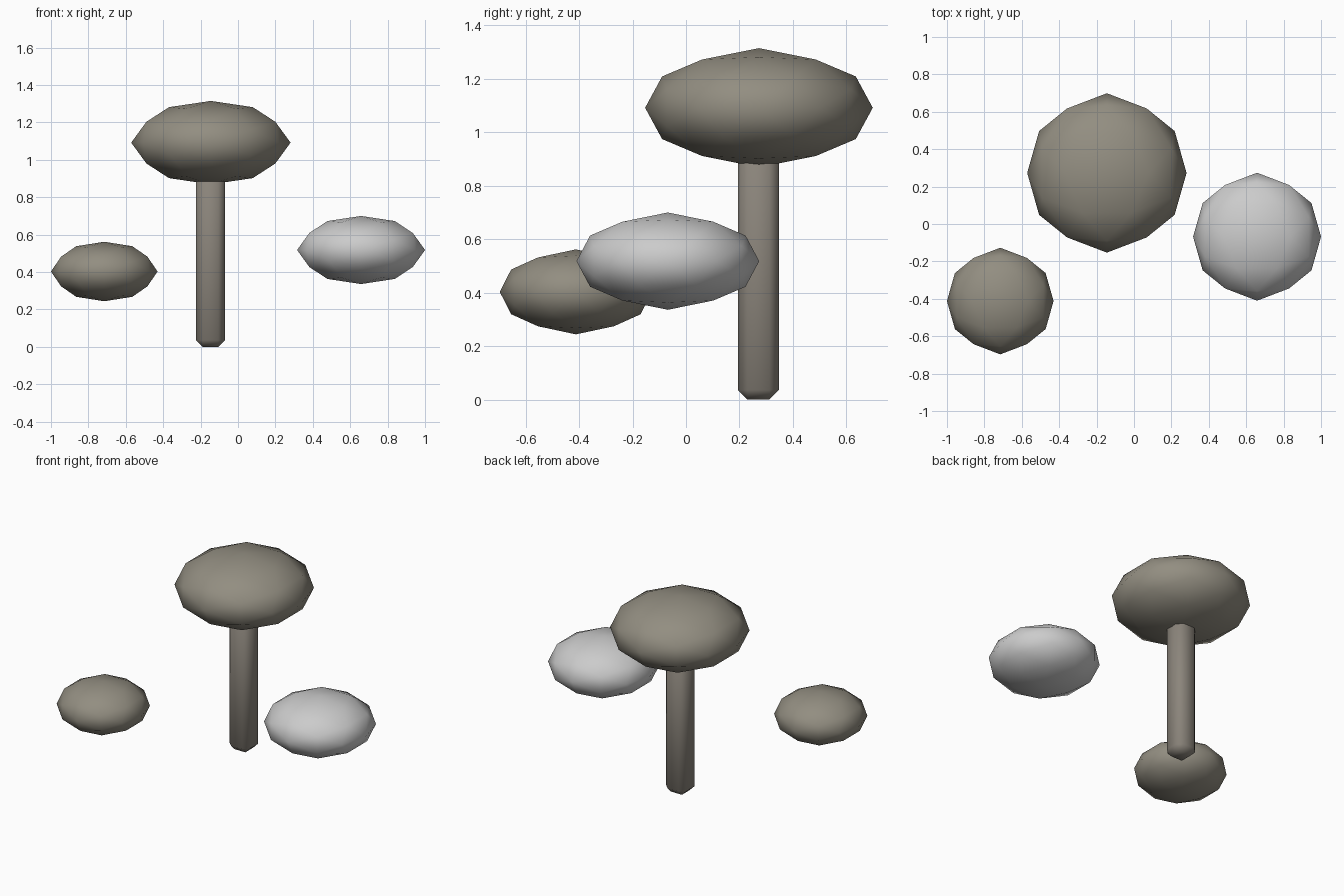
import bpy, bmesh
from itertools import combinations
from mathutils import Vector

if "Cube" in bpy.data.objects:
    bpy.data.objects.remove(bpy.data.objects["Cube"])


def material(name, rgb):
    mat = bpy.data.materials.new(name)
    mat.diffuse_color = (*rgb, 1)
    mat.use_nodes = True
    mat.node_tree.nodes["Principled BSDF"].inputs["Base Color"].default_value = mat.diffuse_color
    return mat


def finish(bm, name, mat):
    bmesh.ops.recalc_face_normals(bm, faces=bm.faces)
    for f in bm.faces:
        f.smooth = True
    mesh = bpy.data.meshes.new(name)
    bm.to_mesh(mesh)
    bm.free()
    obj = bpy.data.objects.new(name, mesh)
    bpy.context.collection.objects.link(obj)
    if mat:
        mesh.materials.append(mat)
    return obj


def flat_ball(name, center, radius, half_height, mat=None):
    # Icosahedron aligned to the axes, each face split in four, then flattened
    t = (1 + 5 ** 0.5) / 2
    signs = [(a, b) for a in (-1, 1) for b in (-1, 1)]
    corners = [Vector(v).normalized() for a, b in signs
               for v in ((a * t, b, 0), (a, 0, b * t), (0, a * t, b))]
    middles = [(p + q).normalized() for p, q in combinations(corners, 2)
               if (p - q).length < 1.1]
    bm = bmesh.new()
    for p in corners + middles:
        bm.verts.new((p.x * radius, p.y * radius, p.z * half_height))
    bmesh.ops.convex_hull(bm, input=bm.verts)
    obj = finish(bm, name, mat)
    obj.location = center
    return obj


cap_mat = material("warm_tan", (0.29, 0.27, 0.22))
stem_mat = material("taupe", (0.26, 0.235, 0.20))

# Rounded blobs
flat_ball("large_cap", (-0.145, 0.273, 1.092), 0.426, 0.223, cap_mat)
flat_ball("small_blob", (-0.715, -0.412, 0.403), 0.285, 0.159, cap_mat)
flat_ball("grey_blob", (0.658, -0.068, 0.518), 0.342, 0.182)

# Square stem with chamfered edges, running up into the cap
height = 1.0
bm = bmesh.new()
bmesh.ops.create_cube(bm, size=1)
bmesh.ops.scale(bm, vec=(0.154, 0.154, height), verts=bm.verts)
bmesh.ops.bevel(bm, geom=bm.edges[:], offset=0.036, offset_type='OFFSET',
                segments=1, profile=0.5, affect='EDGES')
stem = finish(bm, "stem", stem_mat)
stem.location = (-0.147, 0.271, height / 2)
